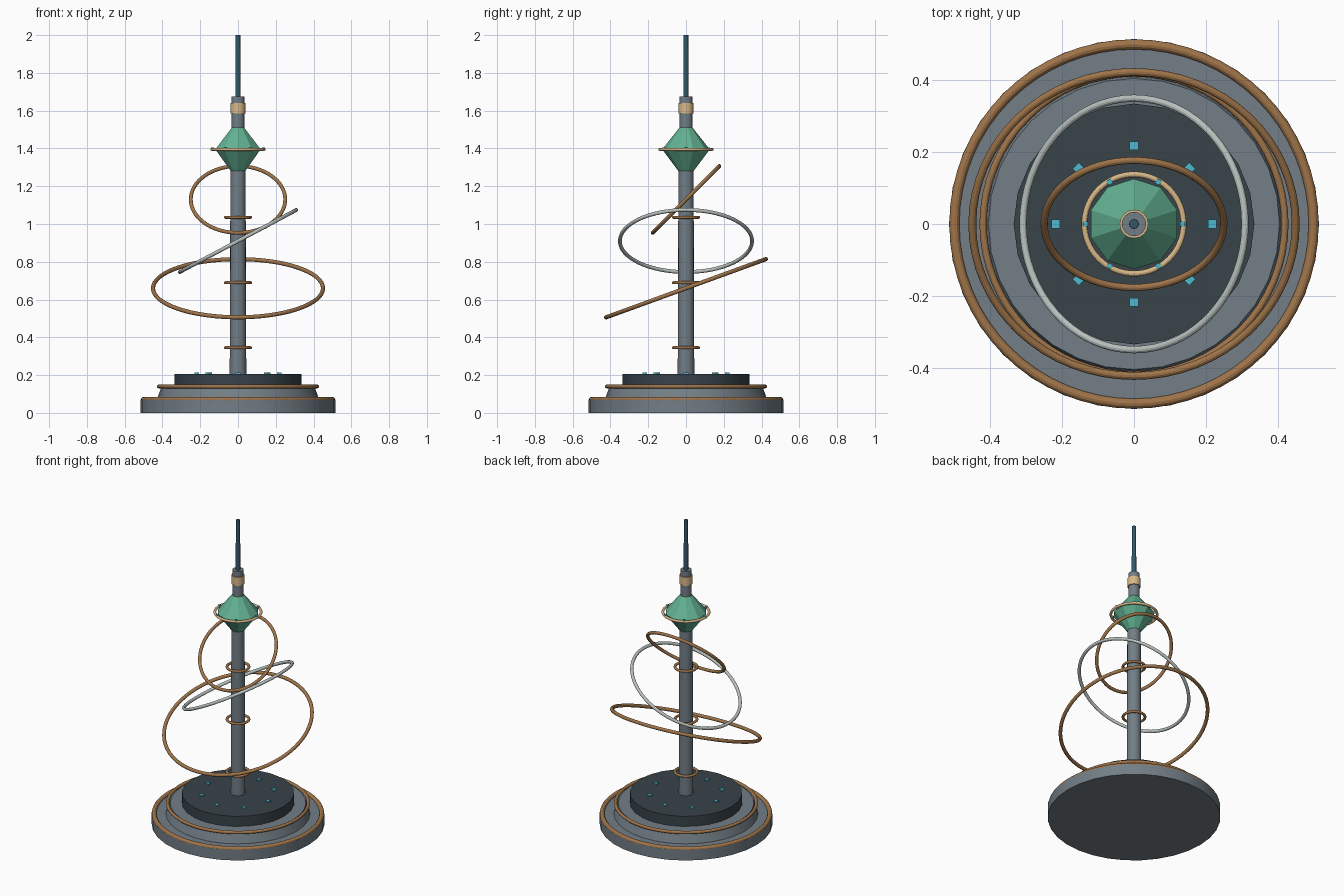
import bpy
from math import radians, cos, sin, tau

if "Cube" in bpy.data.objects:
    bpy.data.objects.remove(bpy.data.objects["Cube"])


def material(name, hex_code):
    # sRGB hex to linear colour
    srgb = [int(hex_code[i:i + 2], 16) / 255 for i in (0, 2, 4)]
    col = [c / 12.92 if c < 0.04 else ((c + 0.055) / 1.055) ** 2.4 for c in srgb] + [1]
    m = bpy.data.materials.new(name)
    m.use_nodes = True
    m.diffuse_color = col
    m.node_tree.nodes["Principled BSDF"].inputs["Base Color"].default_value = col
    return m


grey = material("steel grey", "727E86")
dark = material("dark slate", "38434A")
copper = material("copper", "A0754A")
silver = material("silver", "B9C2BE")
green = material("jade green", "63B292")
gold = material("pale gold", "D8B888")
cyan = material("cyan light", "4DB8D0")
teal = material("dark teal", "33586A")


def finish(name, mat, smooth=True):
    ob = bpy.context.object
    ob.name = name
    ob.data.materials.append(mat)
    if smooth:
        bpy.ops.object.shade_smooth_by_angle(angle=radians(29))
    return ob


def drum(name, mat, r_low, r_high, low, high, sides, smooth=True):
    bpy.ops.mesh.primitive_cone_add(vertices=sides, radius1=r_low, radius2=r_high,
                                    depth=high - low, location=(0, 0, (low + high) / 2))
    return finish(name, mat, smooth)


def ring(name, mat, radius, tube, z, tilt_x=0, tilt_y=0):
    bpy.ops.mesh.primitive_torus_add(major_radius=radius, minor_radius=tube,
                                     major_segments=64, minor_segments=12,
                                     location=(0, 0, z),
                                     rotation=(radians(tilt_x), radians(tilt_y), 0))
    return finish(name, mat)


def lights(name, count, radius, z, size, height):
    # Small square lamps spaced evenly around the axis
    for i in range(count):
        a = tau * i / count
        bpy.ops.mesh.primitive_cube_add(size=1, location=(radius * cos(a), radius * sin(a), z),
                                        rotation=(0, 0, a))
        bpy.context.object.scale = (size, size, height)
        finish(f"{name}_{i + 1}", cyan, False)


# Stepped base
drum("base_plate", grey, 0.515, 0.515, 0, 0.07, 32)
ring("base_rim", copper, 0.5, 0.014, 0.07)
drum("base_step", grey, 0.43, 0.405, 0.07, 0.14, 32)
ring("step_rim", copper, 0.42, 0.01, 0.14)
drum("base_deck", dark, 0.335, 0.335, 0.14, 0.206, 24)
lights("deck_light", 8, 0.218, 0.208, 0.024, 0.01)

# Column with collars
drum("column", grey, 0.044, 0.04, 0.2, 1.3, 16)
for i in range(3):
    ring(f"column_collar_{i + 1}", copper, 0.066, 0.008, 0.345 * (i + 1))

# Tilted orbit rings
ring("lower_orbit_ring", copper, 0.45, 0.011, 0.66, tilt_x=20)
ring("middle_orbit_ring", silver, 0.35, 0.01, 0.91, tilt_y=-28)
ring("upper_orbit_ring", copper, 0.25, 0.01, 1.13, tilt_x=45)

# Faceted crystal with its halo
drum("crystal_lower", green, 0.04, 0.126, 1.28, 1.395, 10, False)
drum("crystal_upper", green, 0.126, 0.035, 1.395, 1.51, 10, False)
ring("crystal_halo", gold, 0.138, 0.008, 1.395)
lights("halo_light", 6, 0.135, 1.399, 0.014, 0.014)

# Neck and mast
drum("neck", grey, 0.034, 0.034, 1.5, 1.675, 16)
drum("neck_band", gold, 0.04, 0.04, 1.585, 1.64, 16)
drum("mast", teal, 0.014, 0.013, 1.67, 2.0, 12, False)
